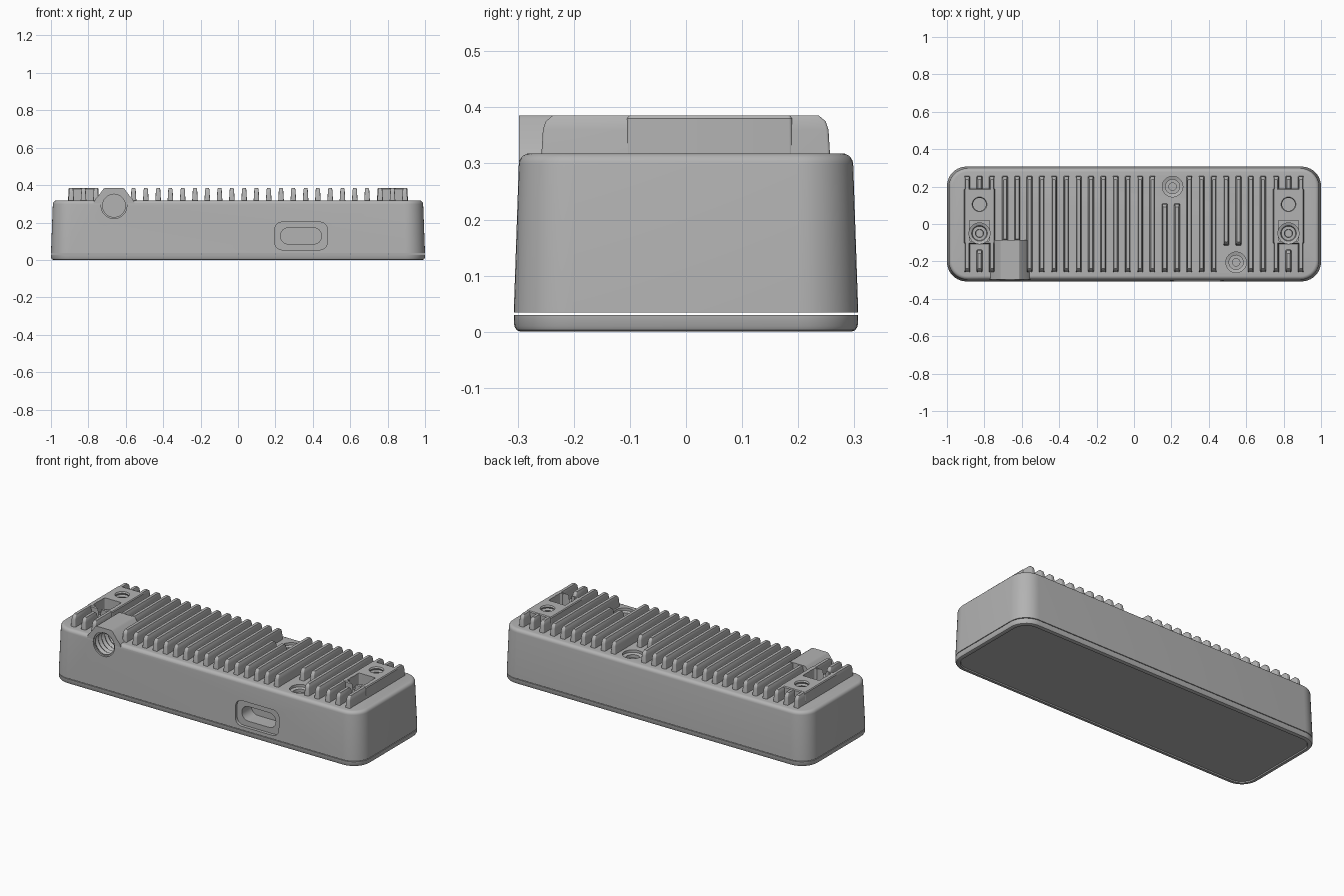
import bpy, bmesh, math
from mathutils import Matrix, Vector

old = bpy.data.objects.get("Cube")
if old:
    bpy.data.objects.remove(old)

grey = bpy.data.materials.new("aluminium grey")
grey.use_nodes = True
COLOR = (0.45, 0.45, 0.45, 1)
grey.diffuse_color = COLOR
grey.node_tree.nodes["Principled BSDF"].inputs["Base Color"].default_value = COLOR

FRONT = Matrix.Rotation(math.pi / 2, 4, 'X')   # local z points to the front
TOP = Matrix.Identity(4)


def finish(name, bm):
    bmesh.ops.remove_doubles(bm, verts=bm.verts, dist=1e-5)
    bmesh.ops.recalc_face_normals(bm, faces=bm.faces)
    mesh = bpy.data.meshes.new(name)
    bm.to_mesh(mesh)
    bm.free()
    mesh.materials.append(grey)
    ob = bpy.data.objects.new(name, mesh)
    bpy.context.collection.objects.link(ob)
    return ob


def loft(name, rings, at=(0, 0, 0), turn=TOP, n=6):
    """Skin rounded rectangles given as (half x, half y, corner radius, z)."""
    bm = bmesh.new()
    place = Matrix.Translation(at) @ turn
    loops = []
    for hx, hy, r, z in rings:
        loop = []
        for q, (sx, sy) in enumerate(((1, 1), (-1, 1), (-1, -1), (1, -1))):
            for k in range(n + 1):
                a = (q + k / n) * math.pi / 2
                p = Vector((sx * (hx - r) + r * math.cos(a), sy * (hy - r) + r * math.sin(a), z))
                loop.append(bm.verts.new(place @ p))
        loops.append(loop)
    for lo, hi in zip(loops, loops[1:]):
        for i in range(len(lo)):
            j = (i + 1) % len(lo)
            bm.faces.new((lo[i], lo[j], hi[j], hi[i]))
    bm.faces.new(loops[0])
    bm.faces.new(loops[-1])
    return finish(name, bm)


def turned(name, profile, at, turn=TOP):
    """Round part from (radius, z) pairs."""
    return loft(name, [(r, r, r, z) for r, z in profile], at, turn, n=8)


def thread(r, z0, z1, turns):
    """Zigzag profile of a threaded hole."""
    step = (z1 - z0) / turns
    prof = [(r * 0.85, z0)]
    for i in range(turns):
        prof += [(r, z0 + (i + 0.5) * step), (r * 0.85, z0 + (i + 1) * step)]
    return prof


def cut(targets, cutter):
    for ob in targets:
        mod = ob.modifiers.new("cut", 'BOOLEAN')
        mod.operation = 'DIFFERENCE'
        mod.solver = 'EXACT'
        mod.object = cutter
        bpy.context.view_layer.objects.active = ob
        bpy.ops.object.modifier_apply(modifier=mod.name)
    bpy.data.objects.remove(cutter)


# Tapered housing with a rounded top edge
TOP_Z = 0.318
rings = [(1.0, 0.307, 0.105, 0.034)]
for k in range(6):
    a = k / 5 * math.pi / 2
    d = 0.02 * (1 - math.cos(a))
    rings.append((0.99 - d, 0.298 - d, 0.1 - d, 0.298 + 0.02 * math.sin(a)))
housing = loft("housing", rings, n=10)

# Base cover with a thin rim around a recessed panel
loft("base_cover", [(1.0, 0.307, 0.105, 0.030), (0.999, 0.306, 0.104, 0.010),
                    (0.995, 0.302, 0.1, 0.003), (0.988, 0.295, 0.093, 0.0),
                    (0.975, 0.282, 0.08, 0.0), (0.972, 0.279, 0.077, 0.006)], n=10)


def fin(name, x, y0, y1):
    hy = (y1 - y0) / 2
    prof = [(0.0155, hy, 0.005, 0.31), (0.0125, hy - 0.003, 0.005, 0.36),
            (0.0115, hy - 0.008, 0.005, 0.375), (0.0085, hy - 0.02, 0.004, 0.385)]
    return loft(name, prof, (x, (y0 + y1) / 2, 0), n=3)


# Cooling fins, shortened around the screws and the mount
BACK, FRONT_Y = 0.257, -0.258
for i in range(22):
    y0, y1 = FRONT_Y, BACK
    if i < 2:
        y0 = -0.1
    elif i in (13, 14):
        y1 = 0.11
    elif i in (18, 19):
        y0 = -0.115
    fin(f"cooling_fin_{i + 1}", -0.69 + i * 1.38 / 21, y0, y1)

# End pads with a threaded hole and a screw pocket
for side, s in (("left", 1), ("right", -1)):
    x = 0.826 * s
    parts = [loft(f"{side}_end_pad", [(0.082, 0.148, 0.006, 0.31), (0.081, 0.147, 0.006, 0.38),
                                      (0.077, 0.143, 0.004, 0.3855)], (x, 0.042, 0))]
    for dx, label in ((-0.066, "inner"), (0.066, "outer")):
        parts.append(fin(f"{side}_{label}_end_fin", x + dx * s, FRONT_Y, BACK))
    fin(f"{side}_short_back_fin", x, 0.17, BACK)
    fin(f"{side}_short_front_fin", x, FRONT_Y, -0.137)
    parts.append(housing)
    cut(parts, turned("thread_cutter", thread(0.041, 0.25, 0.42, 8), (x, 0.105, 0)))
    cut(parts[:-1], loft("pocket_cutter", [(0.054, 0.055, 0.006, 0.25), (0.054, 0.055, 0.006, 0.42)],
                         (x, -0.035, 0)))
    cut(parts, turned("screw_cutter", [(0.02, 0.26), (0.022, 0.285), (0.038, 0.285), (0.042, 0.30),
                                       (0.056, 0.305), (0.056, 0.42)], (x, -0.05, 0)))

# Countersunk housing screws
for x, y in ((0.206, 0.2), (0.546, -0.205)):
    cut([housing], turned("screw_cutter", [(0.02, 0.24), (0.02, 0.28), (0.038, 0.28), (0.038, 0.298),
                                           (0.055, 0.303), (0.055, 0.42)], (x, y, 0)))

# Tripod mount boss on the front edge
MX, MZ = -0.663, 0.29
half = [(0.112, 0.30), (0.1, 0.325), (0.087, 0.338), (0.056, 0.38), (0.048, 0.385)]
outline = half + [(-x, z) for x, z in reversed(half)]
bm = bmesh.new()
face = bm.faces.new([bm.verts.new((MX + x, -0.2975, z)) for x, z in outline])
out = bmesh.ops.extrude_face_region(bm, geom=[face])
bmesh.ops.translate(bm, vec=(0, 0.2125, 0), verts=[v for v in out["geom"] if isinstance(v, bmesh.types.BMVert)])
boss = finish("tripod_boss", bm)
cut([housing, boss], turned("tripod_cutter", thread(0.072, 0.11, 0.29, 6) + [(0.069, 0.29), (0.069, 0.4)],
                            (MX, 0, MZ), FRONT))

# Front port: shallow surround and deep slot
cut([housing], loft("surround_cutter", [(0.141, 0.074, 0.04, 0.288), (0.141, 0.074, 0.04, 0.4)],
                    (0.337, 0, 0.128), FRONT))
cut([housing], loft("slot_cutter", [(0.11, 0.043, 0.042, 0.2), (0.11, 0.043, 0.042, 0.4)],
                    (0.337, 0, 0.128), FRONT))

# Smooth rounded surfaces, sharp edges kept
bpy.ops.object.select_all(action='DESELECT')
for ob in bpy.context.scene.objects:
    if ob.type == 'MESH' and grey.name in ob.data.materials:
        ob.select_set(True)
        bpy.context.view_layer.objects.active = ob
bpy.ops.object.shade_smooth_by_angle(angle=math.radians(32))
